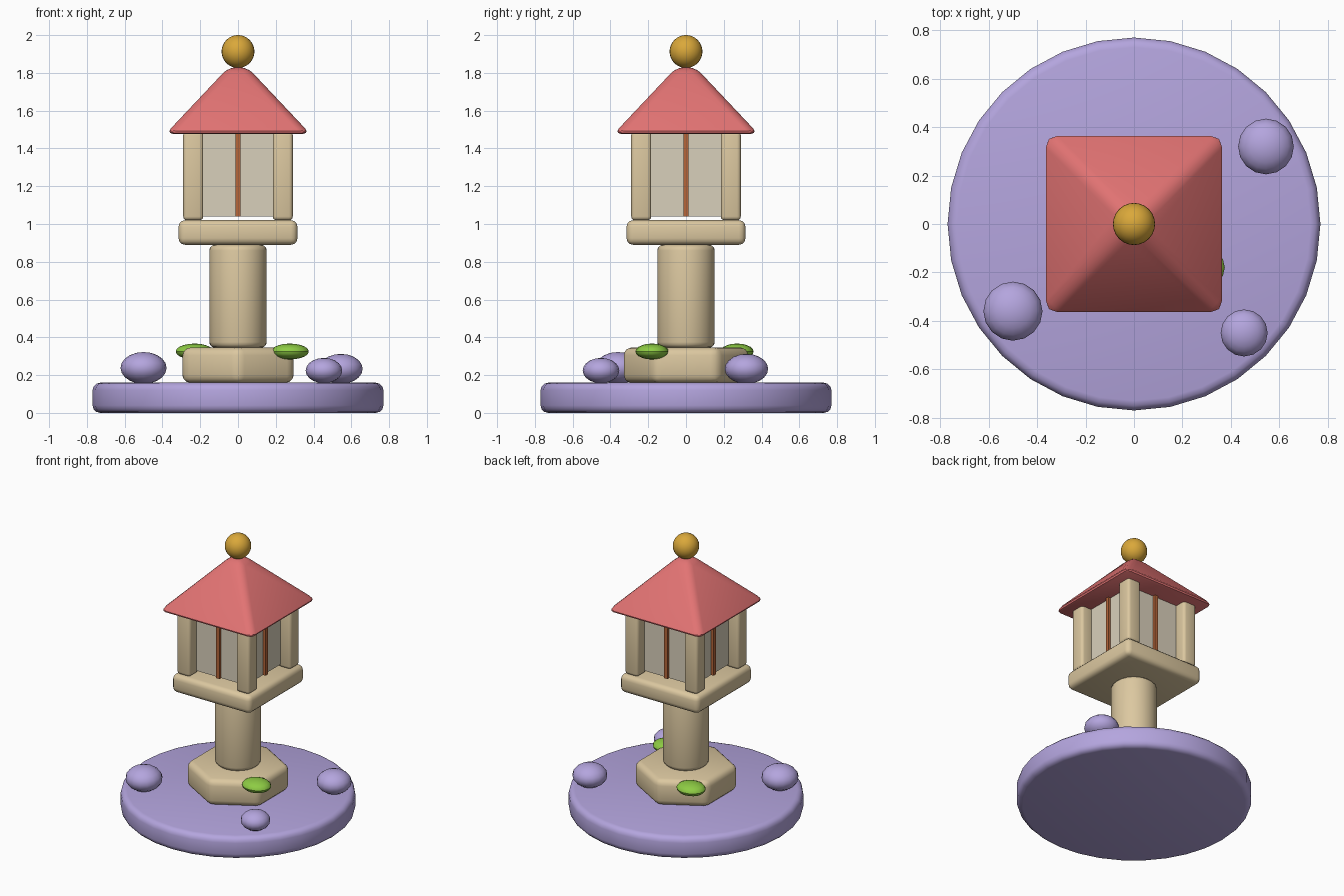
import bpy, math

if "Cube" in bpy.data.objects:
    bpy.data.objects.remove(bpy.data.objects["Cube"])


def material(name, r, g, b):
    """Make a flat colour from 0-255 sRGB values."""
    m = bpy.data.materials.new(name)
    lin = [((c / 255 + 0.055) / 1.055) ** 2.4 for c in (r, g, b)]
    m.diffuse_color = (*lin, 1)
    m.use_nodes = True
    m.node_tree.nodes["Principled BSDF"].inputs["Base Color"].default_value = m.diffuse_color
    return m


LILAC = material("lilac", 180, 165, 222)
SAND = material("sand stone", 220, 200, 160)
PAPER = material("paper", 217, 208, 187)
BROWN = material("brown wood", 182, 102, 58)
CORAL = material("coral red", 226, 115, 115)
GOLD = material("gold", 218, 168, 58)
GREEN = material("leaf green", 142, 204, 68)


def finish(name, mat, bevel=0):
    """Name, colour, round off and smooth the active object."""
    o = bpy.context.object
    o.name = name
    o.data.materials.append(mat)
    bpy.ops.object.transform_apply(location=False, rotation=True, scale=True)
    if bevel:
        mod = o.modifiers.new("rounding", "BEVEL")
        mod.width = bevel
        mod.segments = 3
        mod.limit_method = "ANGLE"
        mod.angle_limit = math.radians(30)
        bpy.ops.object.modifier_apply(modifier=mod.name)
    bpy.ops.object.shade_smooth_by_angle(angle=math.radians(35))
    return o


def box(name, mat, x, y, z0, z1, w, d, bevel=0):
    bpy.ops.mesh.primitive_cube_add(size=1, location=(x, y, (z0 + z1) / 2))
    bpy.context.object.scale = (w, d, z1 - z0)
    return finish(name, mat, bevel)


def drum(name, mat, sides, r, z0, z1, bevel):
    bpy.ops.mesh.primitive_cylinder_add(vertices=sides, radius=r, depth=z1 - z0,
                                        location=(0, 0, (z0 + z1) / 2))
    return finish(name, mat, bevel)


def blob(name, mat, loc, size, segments=16, rings=10):
    bpy.ops.mesh.primitive_uv_sphere_add(segments=segments, ring_count=rings,
                                         radius=1, location=loc)
    bpy.context.object.scale = size
    return finish(name, mat)


# Round ground, six-sided plinth and column
drum("ground_disc", LILAC, 32, 0.77, 0, 0.16, 0.04)
drum("plinth", SAND, 6, 0.34, 0.16, 0.345, 0.04)
drum("column", SAND, 24, 0.152, 0.345, 0.89, 0.03)

# Lantern floor and paper core
box("platform", SAND, 0, 0, 0.89, 1.02, 0.63, 0.63, 0.035)
box("paper_core", PAPER, 0, 0, 1.04, 1.485, 0.42, 0.42)

# Corner posts
for sx in (-1, 1):
    for sy in (-1, 1):
        box("post", SAND, sx * 0.237, sy * 0.237, 1.02, 1.49, 0.106, 0.106, 0.02)

# Wooden strip in the middle of each paper side
for i in range(4):
    a = i * math.pi / 2
    box("lattice_strip", BROWN, 0.217 * math.cos(a), 0.217 * math.sin(a),
        1.04, 1.485, 0.026, 0.026)

# Rounded pyramid roof
bpy.ops.mesh.primitive_cone_add(vertices=4, radius1=0.383 * math.sqrt(2),
                                radius2=0.05 * math.sqrt(2), depth=0.353,
                                location=(0, 0, 1.6535),
                                rotation=(0, 0, math.pi / 4))
finish("roof", CORAL, 0.04)

# Ball on top
blob("finial_ball", GOLD, (0, 0, 1.913), (0.087,) * 3, 24, 16)

# Boulders on the ground
for x, y, z, r in ((-0.5, -0.36, 0.238, 0.122),
                   (0.545, 0.32, 0.233, 0.115),
                   (0.455, -0.45, 0.224, 0.097)):
    blob("boulder", LILAC, (x, y, z), (r, r, r * 0.69))

# Moss pads on the plinth
for x, y in ((0.275, -0.18), (-0.23, 0.27)):
    blob("moss_pad", GREEN, (x, y, 0.325), (0.1, 0.088, 0.042))
